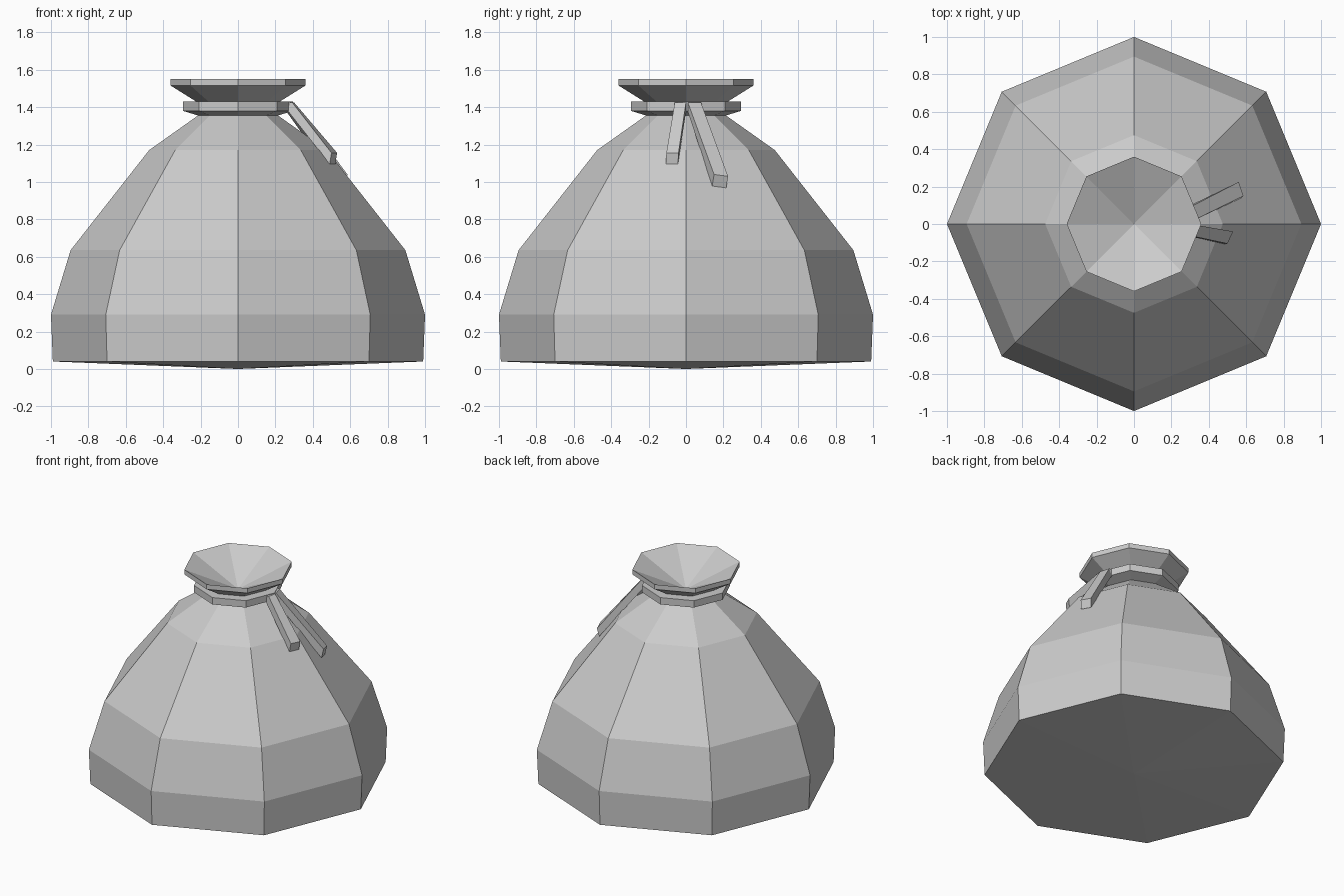
import bpy
import bmesh
from math import cos, sin, pi
from mathutils import Vector

if "Cube" in bpy.data.objects:
    bpy.data.objects.remove(bpy.data.objects["Cube"])

SIDES = 8

cloth = bpy.data.materials.new("plain_grey")
cloth.use_nodes = True
grey = (0.6, 0.6, 0.6, 1)
cloth.diffuse_color = grey
cloth.node_tree.nodes["Principled BSDF"].inputs["Base Color"].default_value = grey


def finish(name, bm):
    bmesh.ops.recalc_face_normals(bm, faces=bm.faces)
    mesh = bpy.data.meshes.new(name)
    bm.to_mesh(mesh)
    bm.free()
    mesh.materials.append(cloth)
    obj = bpy.data.objects.new(name, mesh)
    bpy.context.collection.objects.link(obj)
    return obj


def lathe(name, profile, closed=False):
    """Turn a (radius, height) profile into an eight-sided solid."""
    bm = bmesh.new()
    rings = []
    for r, z in profile:
        if r == 0:
            rings.append([bm.verts.new((0, 0, z))] * SIDES)
        else:
            rings.append([bm.verts.new((r * cos(2 * pi * i / SIDES),
                                        r * sin(2 * pi * i / SIDES), z))
                          for i in range(SIDES)])
    pairs = list(zip(rings, rings[1:]))
    if closed:
        pairs.append((rings[-1], rings[0]))
    for low, high in pairs:
        for i in range(SIDES):
            j = (i + 1) % SIDES
            corners = dict.fromkeys((low[i], low[j], high[j], high[i]))
            bm.faces.new(list(corners))
    return finish(name, bm)


def strap(name, sections):
    """Join sections given as (left top, right top, drop to the underside)."""
    bm = bmesh.new()
    loops = []
    for left, right, drop in sections:
        a, b, d = Vector(left), Vector(right), Vector(drop)
        loops.append([bm.verts.new(p) for p in (a, b, b + d, a + d)])
    for low, high in zip(loops, loops[1:]):
        for i in range(4):
            j = (i + 1) % 4
            bm.faces.new((low[i], low[j], high[j], high[i]))
    bm.faces.new(loops[0])
    bm.faces.new(loops[-1])
    return finish(name, bm)


# Sack body with gathered neck, flared mouth and sunken centre
lathe("sack", [(0, 0), (0.99, 0.04), (1.0, 0.29), (0.895, 0.635),
               (0.475, 1.17), (0.2, 1.365), (0.2, 1.415),
               (0.36, 1.515), (0.36, 1.55), (0, 1.38)])

# Cord tied around the neck
lathe("neck_cord", [(0.295, 1.43), (0.295, 1.38), (0.18, 1.345), (0.18, 1.43)],
      closed=True)

# Two loose cord ends hanging on the left side
strap("short_cord_end", [
    ((0.25, 0.0, 1.428), (0.25, -0.05, 1.428), (0, 0, -0.05)),
    ((0.30, 0.0, 1.425), (0.29, -0.06, 1.425), (-0.02, 0, -0.05)),
    ((0.53, -0.04, 1.155), (0.50, -0.105, 1.155), (-0.01, -0.003, -0.06))])
strap("long_cord_end", [
    ((0.25, 0.08, 1.428), (0.25, 0.01, 1.428), (0, 0, -0.05)),
    ((0.28, 0.08, 1.425), (0.30, 0.01, 1.425), (-0.02, 0, -0.05)),
    ((0.56, 0.225, 1.03), (0.585, 0.15, 1.04), (-0.01, -0.01, -0.062))])
